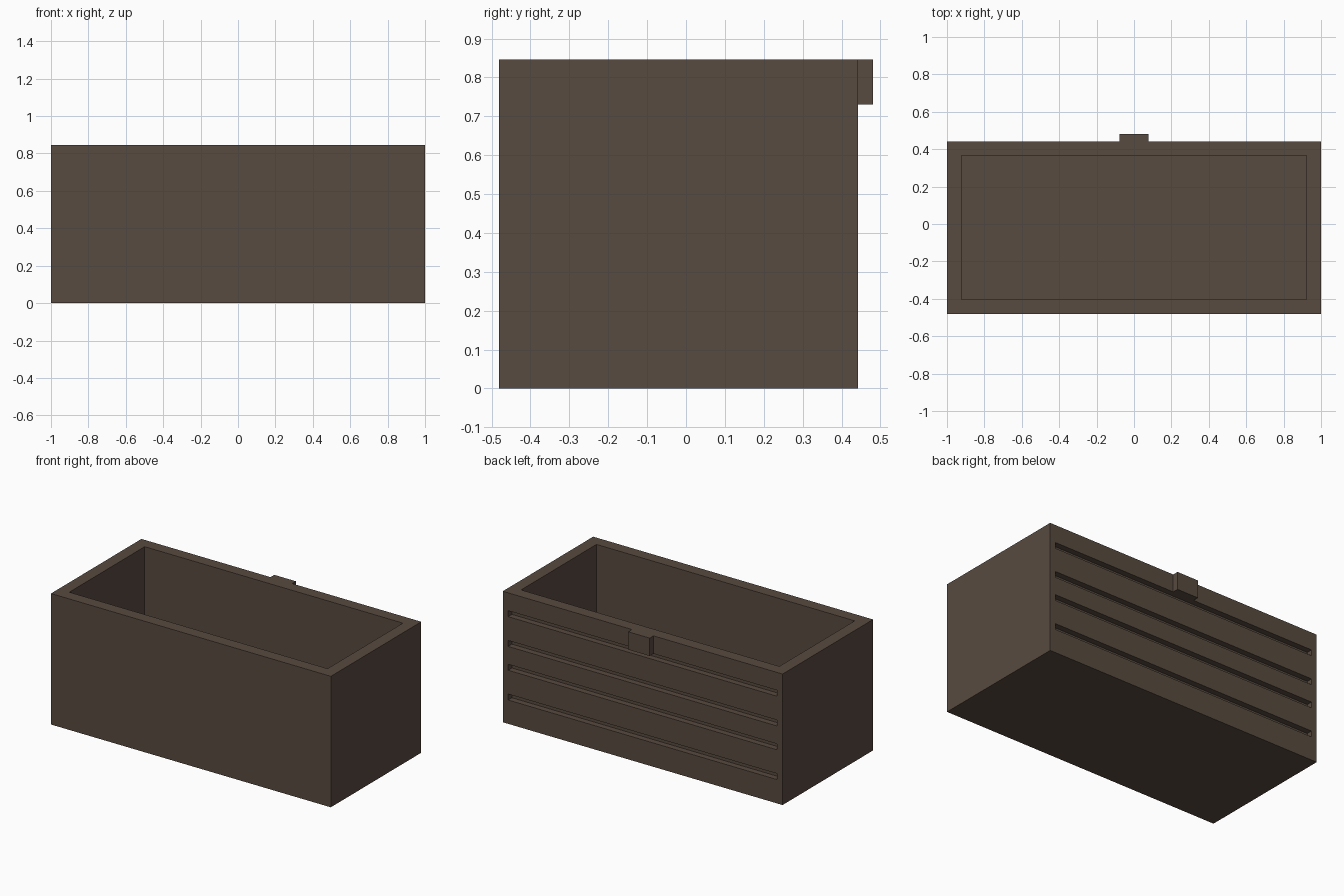
import bpy
import bmesh
from mathutils import Matrix, Vector

cube = bpy.data.objects.get("Cube")
if cube:
    bpy.data.objects.remove(cube, do_unlink=True)

U = 2 / 52                      # design module: the box is 52 modules long
LENGTH, HEIGHT = 52, 22
FRONT, BACK = -12.5, 11.5       # box faces along y, in modules
WALL = 2
SLOT_BOTTOMS = (4, 9, 13, 18)   # groove heights on the back

brown = bpy.data.materials.new("dark brown")
brown.use_nodes = True
colour = (0.098, 0.069, 0.051, 1)
brown.diffuse_color = colour
bsdf = brown.node_tree.nodes["Principled BSDF"]
bsdf.inputs["Base Color"].default_value = colour
bsdf.inputs["Roughness"].default_value = 0.8


def boxes(name, extents):
    """One object of boxes, each given by its low and high corner in modules."""
    bm = bmesh.new()
    for low, high in extents:
        low, high = Vector(low) * U, Vector(high) * U
        matrix = Matrix.Translation((low + high) / 2) @ Matrix.Diagonal((high - low).to_4d())
        bmesh.ops.create_cube(bm, size=1, matrix=matrix)
    mesh = bpy.data.meshes.new(name)
    bm.to_mesh(mesh)
    bm.free()
    mesh.materials.append(brown)
    obj = bpy.data.objects.new(name, mesh)
    bpy.context.collection.objects.link(obj)
    return obj


# Solid box body
half = LENGTH / 2
body = boxes("box_body", [((-half, FRONT, 0), (half, BACK, HEIGHT))])

# Open cavity and the four shallow grooves across the back
cuts = [((-half + WALL, FRONT + WALL, WALL), (half - WALL, BACK - WALL, HEIGHT + 2))]
cuts += [((-half + 1, BACK - 1, z), (half - 1, BACK + 1, z + 1)) for z in SLOT_BOTTOMS]
cutter = boxes("cutter", cuts)
cutter.hide_render = True

cut = body.modifiers.new("cavity_and_grooves", 'BOOLEAN')
cut.operation = 'DIFFERENCE'
cut.solver = 'EXACT'
cut.object = cutter
bpy.context.view_layer.objects.active = body
bpy.ops.object.modifier_apply(modifier=cut.name)
bpy.data.objects.remove(cutter, do_unlink=True)

# Small catch at the top of the back
boxes("back_catch", [((-2, BACK, HEIGHT - 3), (2, BACK + 1, HEIGHT))])
